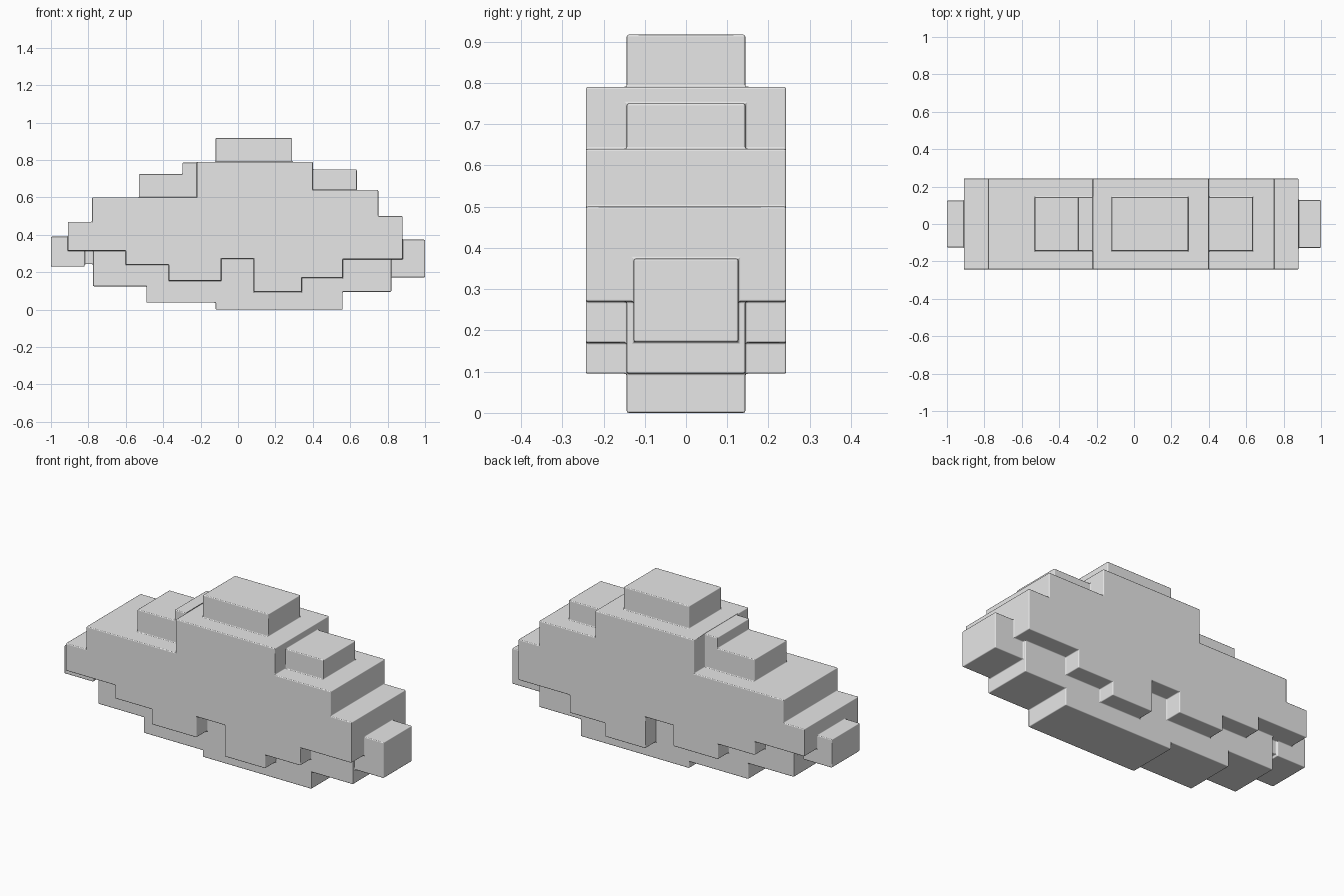
import bpy, bmesh

if "Cube" in bpy.data.objects:
    bpy.data.objects.remove(bpy.data.objects["Cube"])

grey = bpy.data.materials.new("light_grey")
grey.diffuse_color = (0.8, 0.8, 0.8, 1)
grey.use_nodes = True
grey.node_tree.nodes["Principled BSDF"].inputs["Base Color"].default_value = grey.diffuse_color


def extrude_profile(name, pts, half):
    """Solid from an x-z outline, reaching y = -half..half."""
    bm = bmesh.new()
    face = bm.faces.new([bm.verts.new((x, -half, z)) for x, z in pts])
    res = bmesh.ops.extrude_face_region(bm, geom=[face])
    for v in res["geom"]:
        if isinstance(v, bmesh.types.BMVert):
            v.co.y = half
    bmesh.ops.recalc_face_normals(bm, faces=bm.faces)
    me = bpy.data.meshes.new(name)
    bm.to_mesh(me)
    bm.free()
    me.materials.append(grey)
    ob = bpy.data.objects.new(name, me)
    bpy.context.collection.objects.link(ob)
    return ob


def block(name, x0, x1, z0, z1, half):
    return extrude_profile(name, [(x0, z0), (x1, z0), (x1, z1), (x0, z1)], half)


# Wide stepped cloud slab
cloud = extrude_profile("cloud_body", [
    (-0.91, 0.315), (-0.60, 0.315), (-0.60, 0.24), (-0.37, 0.24),
    (-0.37, 0.155), (-0.09, 0.155), (-0.09, 0.272), (0.085, 0.272),
    (0.085, 0.095), (0.34, 0.095), (0.34, 0.17), (0.56, 0.17),
    (0.56, 0.27), (0.88, 0.27), (0.88, 0.50), (0.75, 0.50),
    (0.75, 0.64), (0.40, 0.64), (0.40, 0.79), (-0.22, 0.79),
    (-0.22, 0.60), (-0.78, 0.60), (-0.78, 0.47), (-0.91, 0.47)], 0.243)

# Narrower core with bumps above and below
core = extrude_profile("cloud_core", [
    (-0.53, 0.725), (-0.53, 0.40), (-0.775, 0.40), (-0.775, 0.125),
    (-0.49, 0.125), (-0.49, 0.037), (-0.12, 0.037), (-0.12, 0.0),
    (0.56, 0.0), (0.56, 0.0955), (0.82, 0.0955), (0.82, 0.40),
    (0.635, 0.40), (0.635, 0.75), (0.29, 0.75), (0.29, 0.917),
    (-0.12, 0.917), (-0.12, 0.786), (-0.297, 0.786), (-0.297, 0.725)], 0.144)

# End puffs
left_puff = block("left_puff", -1.0, -0.82, 0.23, 0.39, 0.125)
left_neck = block("left_neck", -0.85, -0.74, 0.243, 0.36, 0.115)
right_puff = block("right_puff", 0.79, 1.0, 0.172, 0.374, 0.127)

# Fuse into one shell and soften the edges
for part in (core, left_puff, left_neck, right_puff):
    mod = cloud.modifiers.new("fuse_" + part.name, "BOOLEAN")
    mod.operation = "UNION"
    mod.solver = "EXACT"
    mod.object = part
bpy.context.view_layer.objects.active = cloud
cloud.select_set(True)
for mod in list(cloud.modifiers):
    bpy.ops.object.modifier_apply(modifier=mod.name)
for part in (core, left_puff, left_neck, right_puff):
    bpy.data.objects.remove(part)

bevel = cloud.modifiers.new("soft_edges", "BEVEL")
bevel.width = 0.006
bevel.segments = 2
bevel.limit_method = "ANGLE"
bevel.harden_normals = True
bpy.ops.object.shade_smooth_by_angle()
bpy.ops.object.modifier_apply(modifier="soft_edges")
